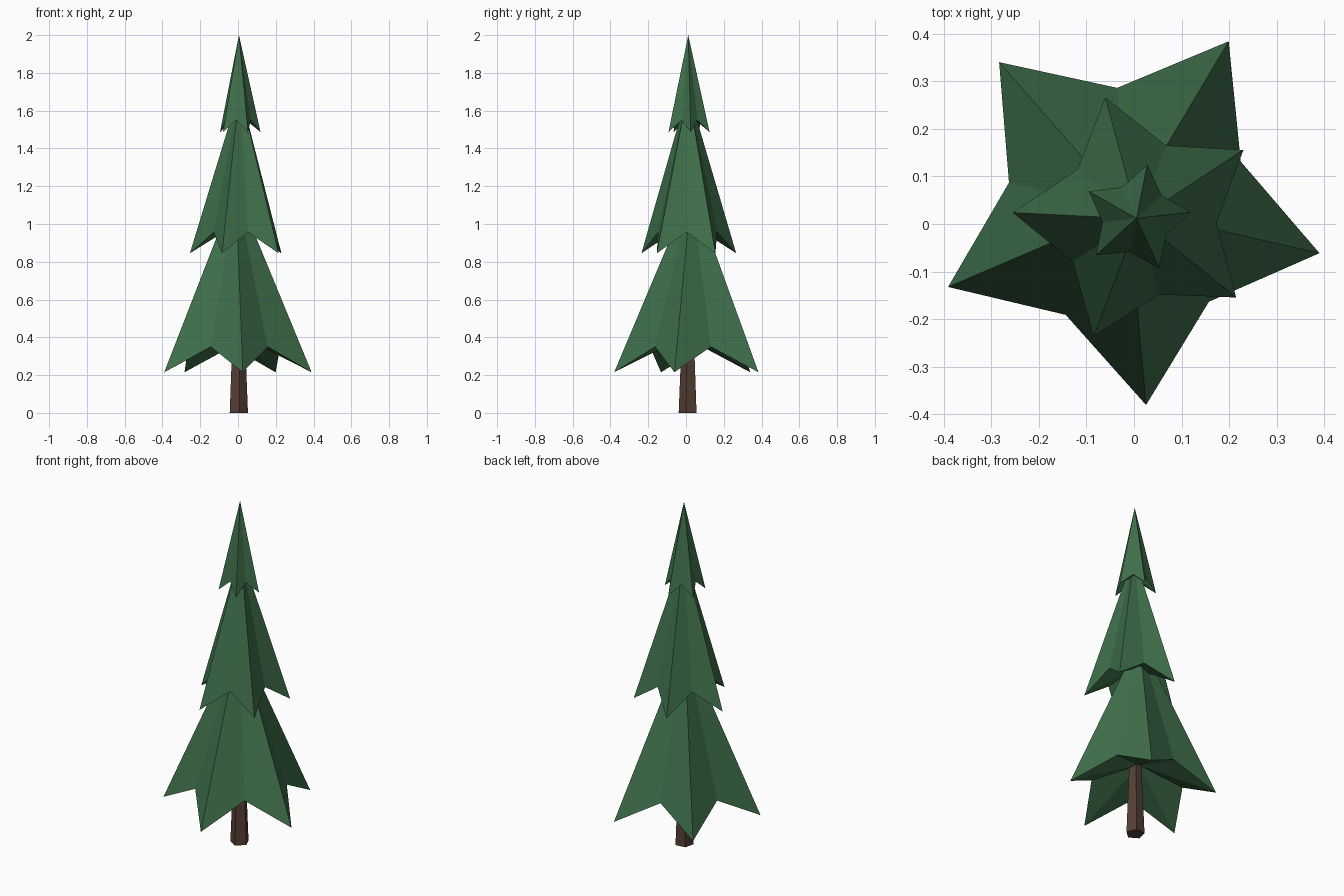
import bpy, bmesh
from math import cos, sin, radians

if "Cube" in bpy.data.objects:
    bpy.data.objects.remove(bpy.data.objects["Cube"])


def material(name, rgb):
    mat = bpy.data.materials.new(name)
    mat.diffuse_color = (*rgb, 1)
    mat.use_nodes = True
    mat.node_tree.nodes["Principled BSDF"].inputs["Base Color"].default_value = mat.diffuse_color
    return mat


def add_object(name, bm, mat):
    bmesh.ops.recalc_face_normals(bm, faces=bm.faces)
    mesh = bpy.data.meshes.new(name)
    bm.to_mesh(mesh)
    bm.free()
    mesh.materials.append(mat)
    obj = bpy.data.objects.new(name, mesh)
    bpy.context.collection.objects.link(obj)


def polar(center, radius, degrees, z):
    a = radians(degrees)
    return (center[0] + radius * cos(a), center[1] + radius * sin(a), z)


green = material("needle_green", (0.05, 0.16, 0.07))
brown = material("bark_brown", (0.09, 0.05, 0.035))


# Foliage tier: five-pointed star cone with drooping tips and a hollowed underside
def foliage_tier(name, center, radius, angle, tip_z, valley_z, under_z, apex_z):
    bm = bmesh.new()
    rim = []
    for i in range(5):
        rim.append(bm.verts.new(polar(center, radius, angle + 72 * i, tip_z)))
        rim.append(bm.verts.new(polar(center, radius * 0.624, angle + 72 * i + 36, valley_z)))
    apex = bm.verts.new((*center, apex_z))
    under = bm.verts.new((*center, under_z))
    for i in range(10):
        a, b = rim[i], rim[(i + 1) % 10]
        bm.faces.new((a, b, apex))
        bm.faces.new((b, a, under))
    add_object(name, bm, green)


foliage_tier("lower_foliage", (-0.012, 0.03), 0.412, 59.2, 0.215, 0.35, 0.42, 1.19)
foliage_tier("middle_foliage", (0.009, 0.011), 0.264, 33.2, 0.845, 0.957, 1.01, 1.71)
foliage_tier("top_foliage", (0.005, 0.012), 0.115, 6.5, 1.487, 1.55, 1.58, 2.0)

# Trunk: tapered five-sided prism
bm = bmesh.new()
center = (0.003, 0.012)
bottom = [bm.verts.new(polar(center, 0.051, 59.2 + 72 * i, 0)) for i in range(5)]
top = [bm.verts.new(polar(center, 0.033, 59.2 + 72 * i, 0.45)) for i in range(5)]
bm.faces.new(bottom[::-1])
bm.faces.new(top)
for i in range(5):
    j = (i + 1) % 5
    bm.faces.new((bottom[i], bottom[j], top[j], top[i]))
add_object("trunk", bm, brown)
